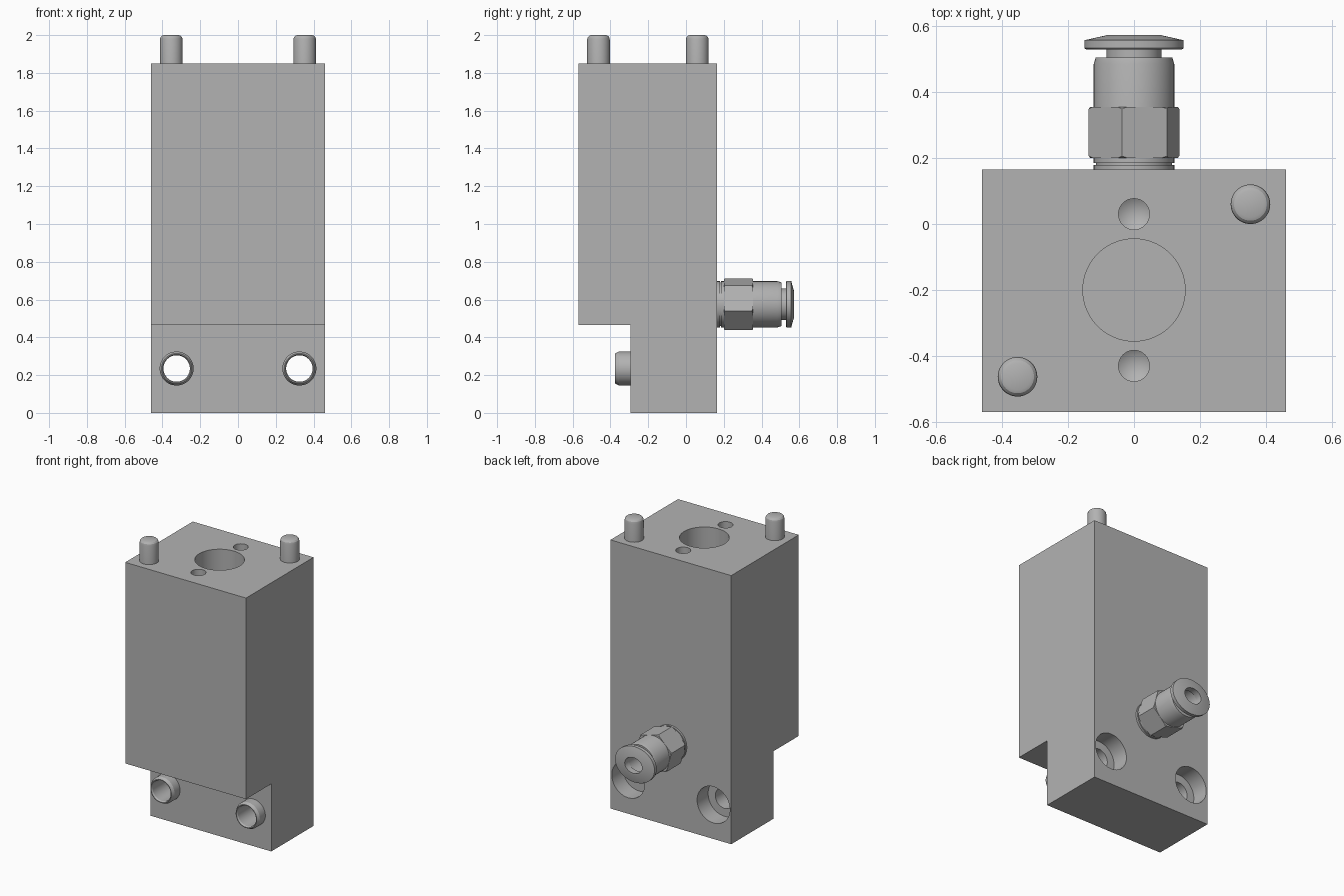
import bpy, bmesh
from math import pi, radians
from mathutils import Matrix

if "Cube" in bpy.data.objects:
    bpy.data.objects.remove(bpy.data.objects["Cube"])

grey = bpy.data.materials.new("machined grey")
grey.use_nodes = True
GREY = (0.45, 0.45, 0.45, 1)
grey.diffuse_color = GREY
grey.node_tree.nodes["Principled BSDF"].inputs["Base Color"].default_value = GREY


def add_object(name, bm):
    bmesh.ops.recalc_face_normals(bm, faces=bm.faces)
    mesh = bpy.data.meshes.new(name)
    bm.to_mesh(mesh)
    bm.free()
    mesh.materials.append(grey)
    obj = bpy.data.objects.new(name, mesh)
    bpy.context.collection.objects.link(obj)
    return obj


def select(obj):
    bpy.ops.object.select_all(action='DESELECT')
    obj.select_set(True)
    bpy.context.view_layer.objects.active = obj


def smooth(obj):
    select(obj)
    bpy.ops.object.shade_smooth_by_angle(angle=radians(25))


def lathe(name, profile, loc, along_y=False, sides=48, start=0, widen=1):
    """Turn (radius, height) points around z, or around y."""
    bm = bmesh.new()
    verts = [bm.verts.new((r, 0, h)) for r, h in profile]
    edges = [bm.edges.new(pair) for pair in zip(verts, verts[1:])]
    bmesh.ops.spin(bm, geom=verts + edges, axis=(0, 0, 1), cent=(0, 0, 0),
                   angle=2 * pi, steps=sides)
    bmesh.ops.remove_doubles(bm, verts=bm.verts, dist=0.0002)
    turn = Matrix.Rotation(-pi / 2 if along_y else 0, 4, 'X')
    bm.transform(Matrix.Translation(loc) @ turn @ Matrix.Scale(widen, 4, (1, 0, 0))
                 @ Matrix.Rotation(radians(start), 4, 'Z'))
    obj = add_object(name, bm)
    smooth(obj)
    return obj


def boolean(obj, tool, operation='DIFFERENCE'):
    mod = obj.modifiers.new("cut", 'BOOLEAN')
    mod.object, mod.operation, mod.solver = tool, operation, 'EXACT'
    select(obj)
    bpy.ops.object.modifier_apply(modifier=mod.name)
    bpy.data.objects.remove(tool)


# Stepped block, extruded from its side outline
bm = bmesh.new()
outline = [(-0.57, 1.85), (0.165, 1.85), (0.165, 0), (-0.295, 0),
           (-0.295, 0.465), (-0.57, 0.465)]
face = bm.faces.new([bm.verts.new((-0.46, y, z)) for y, z in outline])
side = bmesh.ops.extrude_face_region(bm, geom=[face])
bmesh.ops.translate(bm, vec=(0.92, 0, 0),
                    verts=[v for v in side["geom"] if isinstance(v, bmesh.types.BMVert)])
block = add_object("block", bm)

# Central bore and two drilled holes with pointed ends in the top
boolean(block, lathe("bore_cutter", [(0, -0.6), (0.155, -0.6), (0.155, 0.1), (0, 0.1)],
                     (0, -0.2, 1.85), sides=64))
for y in (0.03, -0.43):
    boolean(block, lathe("drill_cutter", [(0, -0.23), (0.047, -0.2), (0.047, 0.1), (0, 0.1)],
                         (0, y, 1.85), sides=32))

# Counterbored mounting holes, each with a sleeve standing out of the front
for side_name, x in (("left", 0.325), ("right", -0.325)):
    boolean(block, lathe("mount_cutter",
                         [(0, -0.5), (0.07, -0.5), (0.07, -0.12), (0.125, -0.12),
                          (0.125, 0.1), (0, 0.1)], (x, 0.165, 0.235), along_y=True))
    lathe("mounting_sleeve_" + side_name,
          [(0.07, 0.1), (0.07, 0.01), (0.075, 0), (0.08, 0), (0.09, 0.02),
           (0.09, 0.1), (0.07, 0.1)], (x, -0.375, 0.235), along_y=True)
smooth(block)

# Locating pins with rounded tops
for side_name, x, y in (("left", 0.353, 0.06), ("right", -0.353, -0.463)):
    lathe("locating_pin_" + side_name,
          [(0, -0.05), (0.06, -0.05), (0.06, 0.125), (0.057, 0.138), (0.05, 0.146),
           (0.04, 0.15), (0, 0.15)], (x, y, 1.85))

# Air fitting: grooved, turned body with a blind bore
port = (0, 0.165, 0.575)
lathe("fitting_body",
      [(0, -0.02), (0.122, -0.02), (0.122, 0.014), (0.115, 0.014), (0.115, 0.02),
       (0.122, 0.02), (0.122, 0.32), (0.116, 0.34), (0.083, 0.34), (0.083, 0.38),
       (0.066, 0.38), (0.066, 0.1), (0, 0.1)], port, along_y=True)

# Hexagonal nut with its corners chamfered
nut = lathe("hex_nut", [(0.1, 0.035), (0.142, 0.035), (0.142, 0.19), (0.1, 0.19),
                        (0.1, 0.035)], port, along_y=True, sides=6, start=15)
boolean(nut, lathe("nut_chamfer", [(0, 0.03), (0.128, 0.03), (0.143, 0.042), (0.143, 0.183),
                                   (0.128, 0.195), (0, 0.195)], port, along_y=True),
        'INTERSECT')
smooth(nut)

# Oval release collar at the end of the fitting
lathe("release_collar", [(0.054, 0.364), (0.119, 0.364), (0.123, 0.368), (0.123, 0.392),
                         (0.065, 0.408), (0.054, 0.408), (0.054, 0.364)],
      port, along_y=True, widen=1.22)
